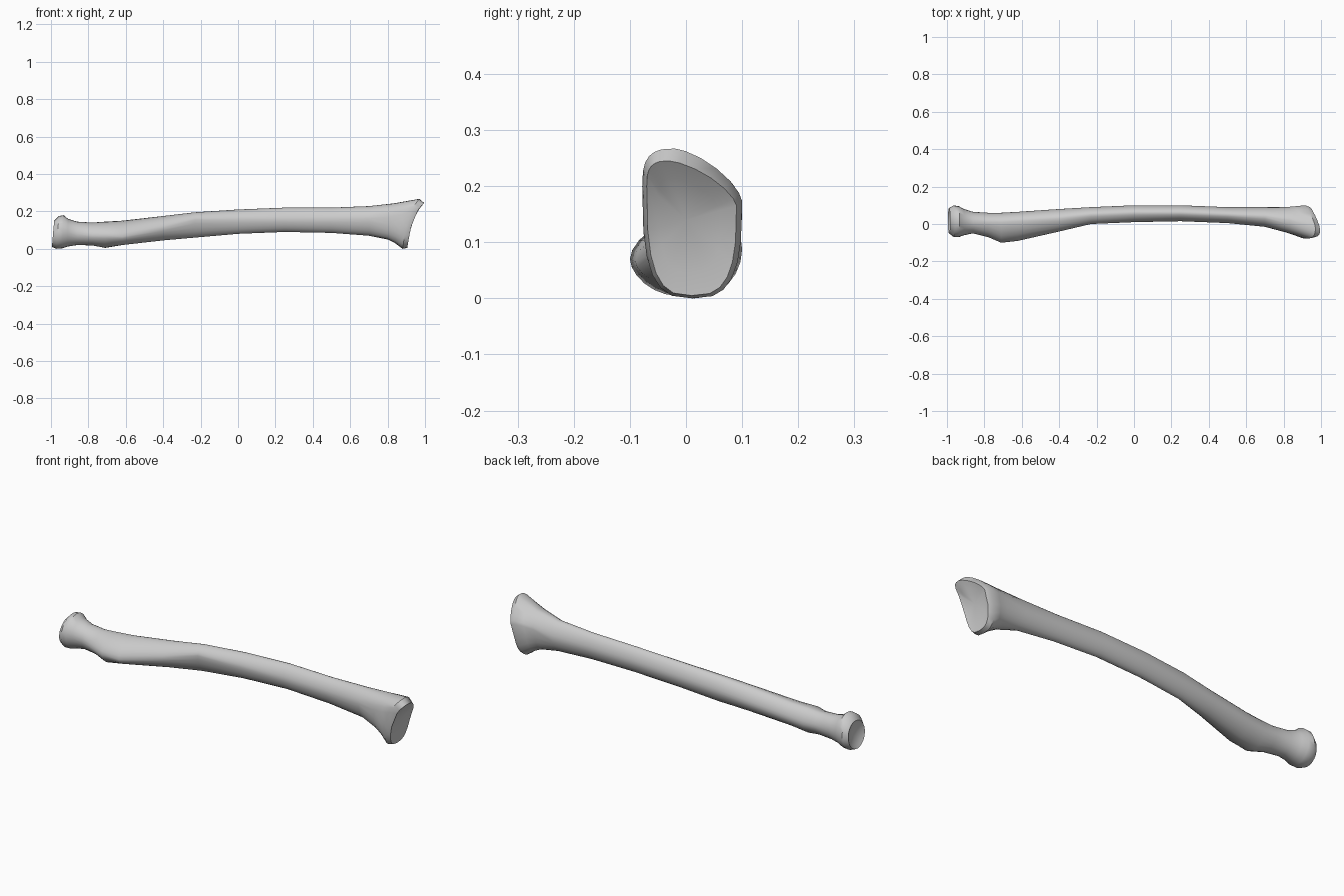
import bpy
import bmesh
import math
from mathutils import Vector

default_cube = bpy.data.objects.get("Cube")
if default_cube:
    bpy.data.objects.remove(default_cube, do_unlink=True)

SIDES = 24

# Cross-sections along the bone, in hundredths:
# x, front y, front ridge z, crest y, crest z, back y, underside z
HEAD = [
    (-99.5, -5, 8, 2, 15, 8.5, 1),
    (-97, -7, 9, 1.5, 17.5, 10, 0),
    (-94, -7, 9, 1.5, 18, 9.5, .2),
    (-91, -6, 9, 1.5, 16, 8, 1.2),
    (-86, -5, 8, 1, 14.5, 6.5, 2),
]
SHAFT = [
    (-78, -7, 7, 1, 14, 6, 1.8),
    (-71, -10, 7, 1, 14.5, 6, .5),
    (-62, -9, 6.5, 1.5, 15, 6.5, 2),
    (-40, -4, 11, 3, 17.5, 8, 4.5),
    (-23, 0, 15.5, 5, 19.5, 9, 6),
    (0, 1, 15.5, 6, 21, 10, 8),
    (25, 1.5, 15.5, 6, 22, 10, 9),
    (50, .5, 15.5, 5, 22, 9, 8.5),
    (70, -1.5, 16, 4, 22.8, 9, 7),
]
FLARED_END = [
    (80, -4.5, 17, 2, 24.3, 9, 5),
    (84, -6, 18, 0, 25.5, 9.5, 3),
    (88, -7.8, 20, -2, 26.7, 10, 0),
    (90.5, -7, 20, -3, 24.5, 9, .5),
]


def ramp(value, low, high):
    """Rise from zero to one between low and high."""
    return min(1, max(0, (value - low) / (high - low)))


def section_ring(section):
    """Outline built from four rounded quarters joining the extreme points."""
    x, front, ridge, crest, top, back, bottom = (v / 100 for v in section)
    flare = ramp(x, .7, .88)
    belly = (front + back) / 2
    rear = (top + bottom) / 2 + .04 * flare
    is_head = x < -.85
    points = []
    for i in range(SIDES):
        angle = math.tau * i / SIDES
        c, s = math.cos(angle), math.sin(angle)
        # Boxy flared end, round head, ridged shaft
        power = 2 if is_head else 1.75 + 1.25 * flare
        if c > 0 and s > 0 and flare > 0:
            power = 1.75 - .3 * flare
        u = abs(c) ** (2 / power)
        v = abs(s) ** (2 / power)
        side_y, side_z = (back, rear) if c > 0 else (front, ridge)
        pole_y, pole_z = (crest, top) if s > 0 else (belly, bottom)
        y = pole_y + (side_y - pole_y) * u
        z = side_z + (pole_z - side_z) * v
        # Slant both ends, drawing the upper tip outward
        t = (z - bottom) / (top - bottom)
        lean = ramp(x, .75, .88) * (.04 * t + .05 * t ** 4)
        lean += .012 * t * ramp(-x, .9, .97)
        points.append(Vector((x + lean, y, z)))
    return points


def add_hollow_cap(bm, rim, inset, depth):
    """Close an end with a shallow joint hollow."""
    centre = sum((v.co for v in rim), Vector()) / SIDES
    inner = [bm.verts.new(centre.lerp(v.co, inset) + Vector((depth / 2, 0, 0)))
             for v in rim]
    middle = bm.verts.new(centre + Vector((depth, 0, 0)))
    for i in range(SIDES):
        j = (i + 1) % SIDES
        bm.faces.new((rim[i], rim[j], inner[j], inner[i]))
        bm.faces.new((inner[i], inner[j], middle))


# Bone colour
material = bpy.data.materials.new("bone_grey")
material.use_nodes = True
colour = (.6, .6, .6, 1)
material.diffuse_color = colour
material.node_tree.nodes["Principled BSDF"].inputs["Base Color"].default_value = colour

# Skin the sections into one continuous long bone
bm = bmesh.new()
rings = [[bm.verts.new(p) for p in section_ring(section)]
         for section in HEAD + SHAFT + FLARED_END]
for near, far in zip(rings, rings[1:]):
    for i in range(SIDES):
        j = (i + 1) % SIDES
        bm.faces.new((near[i], near[j], far[j], far[i]))

# Joint surfaces
add_hollow_cap(bm, rings[0], .75, .02)
add_hollow_cap(bm, rings[-1], .7, -.02)
bmesh.ops.recalc_face_normals(bm, faces=bm.faces)

mesh = bpy.data.meshes.new("long_bone")
bm.to_mesh(mesh)
bm.free()
bone = bpy.data.objects.new("long_bone", mesh)
bpy.context.collection.objects.link(bone)
mesh.materials.append(material)

# Soft shading with crisp ridges
bpy.ops.object.select_all(action='DESELECT')
bone.select_set(True)
bpy.context.view_layer.objects.active = bone
bpy.ops.object.shade_smooth_by_angle(angle=math.radians(40))
